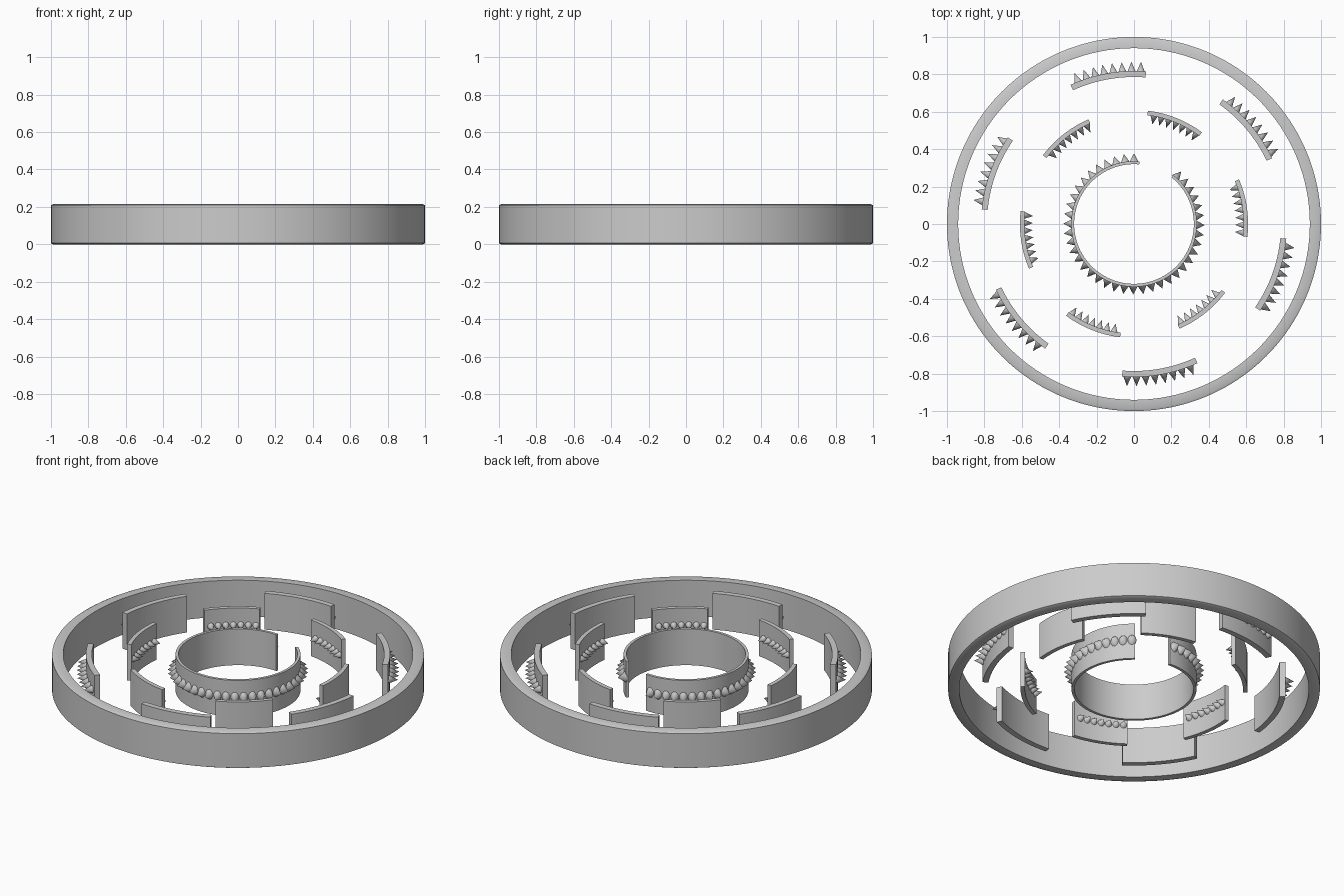
import bpy, bmesh
from math import radians, cos, sin, tau
from mathutils import Matrix, Vector

if "Cube" in bpy.data.objects:
    bpy.data.objects.remove(bpy.data.objects["Cube"])

H = 0.215        # wall height
SPIKE_Z = 0.115  # height of the spike rows


def finish(name, bm):
    bmesh.ops.recalc_face_normals(bm, faces=bm.faces)
    me = bpy.data.meshes.new(name)
    bm.to_mesh(me)
    bm.free()
    ob = bpy.data.objects.new(name, me)
    bpy.context.collection.objects.link(ob)
    bpy.ops.object.select_all(action='DESELECT')
    ob.select_set(True)
    bpy.context.view_layer.objects.active = ob
    bpy.ops.object.shade_smooth_by_angle(angle=radians(35))
    return ob


def sweep(bm, profile, a0, a1, steps):
    """Sweep an (r, z) profile around z; capped unless it closes."""
    closed = abs(a1 - a0 - 360) < 1e-6
    rings = []
    for i in range(steps if closed else steps + 1):
        a = radians(a0 + (a1 - a0) * i / steps)
        rings.append([bm.verts.new((r * cos(a), r * sin(a), z)) for r, z in profile])
    n = len(profile)
    for i in range(steps):
        p, q = rings[i], rings[(i + 1) % len(rings)]
        for j in range(n):
            k = (j + 1) % n
            bm.faces.new((p[j], p[k], q[k], q[j]))
    if not closed:
        bm.faces.new(rings[0])
        bm.faces.new(rings[-1])


def spikes(bm, r_base, r_tip, a0, a1, count, half_w, half_h, sides=14):
    """Row of radial cones from r_base to r_tip."""
    for i in range(count):
        a = radians(a0 + (a1 - a0) * i / (count - 1))
        rot = Matrix.Rotation(a, 3, 'Z')
        base = [bm.verts.new(rot @ Vector((r_base, half_w * cos(tau * k / sides),
                                           SPIKE_Z + half_h * sin(tau * k / sides))))
                for k in range(sides)]
        tip = bm.verts.new(rot @ Vector((r_tip, 0, SPIKE_Z)))
        bm.faces.new(base)
        for k in range(sides):
            bm.faces.new((base[k], base[(k + 1) % sides], tip))


def wall(r0, r1):
    return [(r0, 0), (r1, 0), (r1, H), (r0, H)]


# Outer ring with a small chamfer on its outer edges
b = 0.012
bm = bmesh.new()
sweep(bm, [(0.94, 0), (1 - b, 0), (1, 0.006), (1, H - 0.006), (1 - b, H), (0.94, H)],
      0, 360, 160)
finish("outer_ring", bm)

# Inner broken ring with outward spikes
bm = bmesh.new()
sweep(bm, wall(0.32, 0.336), 85, 411, 96)
finish("inner_ring", bm)
bm = bmesh.new()
spikes(bm, 0.330, 0.378, 90, 408, 40, 0.025, 0.034)
finish("inner_ring_spikes", bm)

# Six middle panels (spikes inward) and six outer panels (spikes outward)
for i in range(6):
    o = 60 * i
    bm = bmesh.new()
    sweep(bm, wall(0.586, 0.610), o - 6.5, o + 23, 14)
    finish(f"middle_panel_{i + 1}", bm)
    bm = bmesh.new()
    spikes(bm, 0.590, 0.542, o - 4.5, o + 19.5, 7, 0.02, 0.021)
    finish(f"middle_panel_spikes_{i + 1}", bm)

    bm = bmesh.new()
    sweep(bm, wall(0.786, 0.818), o + 25.5, o + 54.5, 16)
    finish(f"outer_panel_{i + 1}", bm)
    bm = bmesh.new()
    spikes(bm, 0.812, 0.868, o + 27.5, o + 51.5, 8, 0.023, 0.026)
    finish(f"outer_panel_spikes_{i + 1}", bm)
